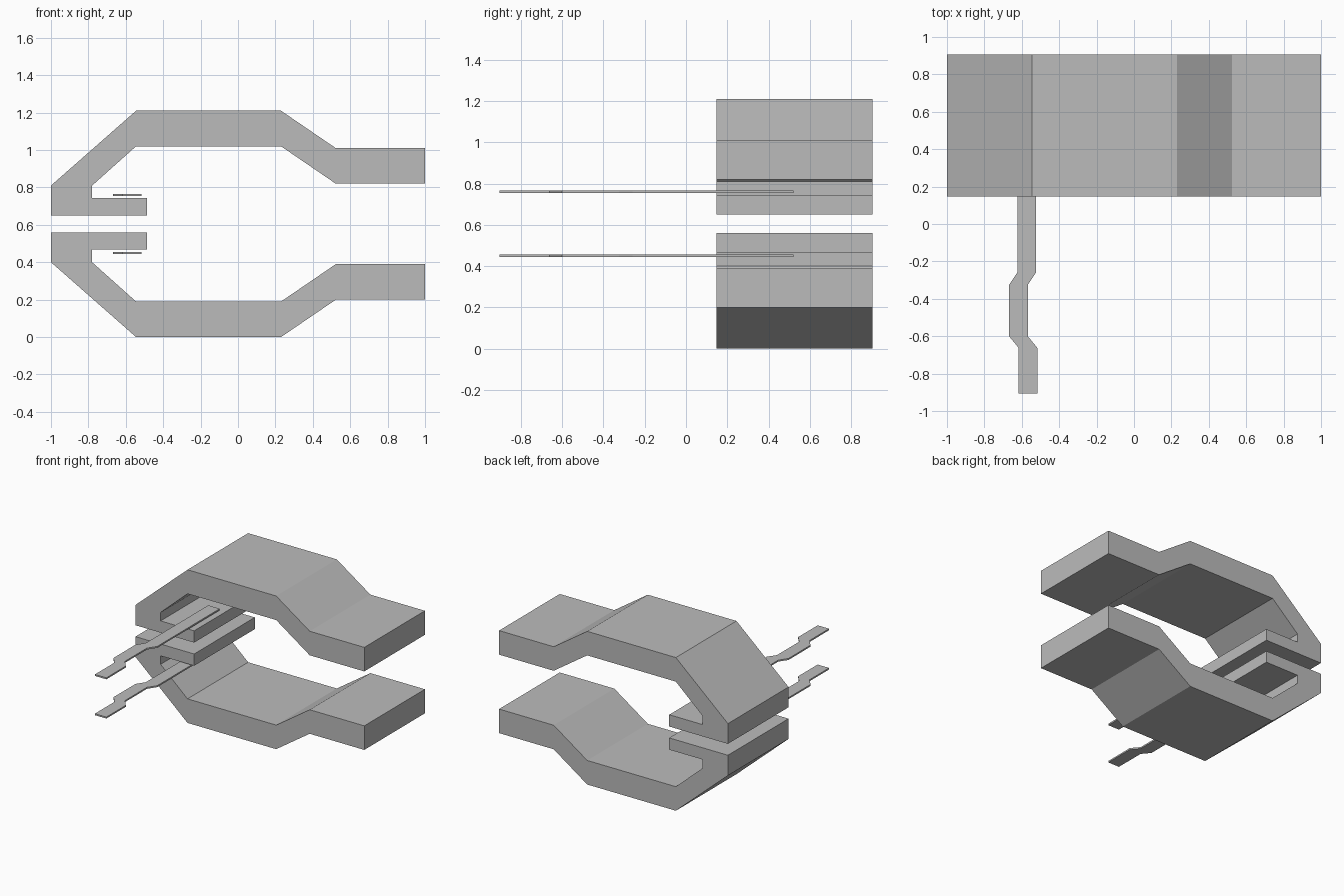
import bpy
import bmesh

cube = bpy.data.objects.get("Cube")
if cube:
    bpy.data.objects.remove(cube, do_unlink=True)

MID_Z = 0.605

# Single plain metal colour
grey = bpy.data.materials.new("metal_grey")
grey.use_nodes = True
GREY = (0.5, 0.5, 0.5, 1.0)
grey.diffuse_color = GREY
grey.node_tree.nodes["Principled BSDF"].inputs["Base Color"].default_value = GREY


def extrude_outline(name, points, offset):
    """Fill a closed outline and extrude it by the offset vector."""
    bm = bmesh.new()
    face = bm.faces.new([bm.verts.new(p) for p in points])
    moved = bmesh.ops.extrude_face_region(bm, geom=[face], use_keep_orig=True)["geom"]
    bmesh.ops.translate(bm, vec=offset, verts=[g for g in moved if isinstance(g, bmesh.types.BMVert)])
    bmesh.ops.recalc_face_normals(bm, faces=bm.faces)
    mesh = bpy.data.meshes.new(name)
    bm.to_mesh(mesh)
    bm.free()
    mesh.materials.append(grey)
    obj = bpy.data.objects.new(name, mesh)
    bpy.context.collection.objects.link(obj)
    return obj


# Bent jaw outline in x and height above the middle plane
jaw = [(-1, 0.045), (-0.487, 0.045), (-0.487, 0.138), (-0.78, 0.138),
       (-0.78, 0.205), (-0.545, 0.415), (0.23, 0.415), (0.523, 0.215),
       (1, 0.215), (1, 0.405), (0.523, 0.405), (0.23, 0.605),
       (-0.545, 0.605), (-1, 0.205)]

# Kinked strip: centre line in x, y
strip_path = [(-0.574, 0.52), (-0.574, -0.26), (-0.618, -0.325),
              (-0.618, -0.6), (-0.567, -0.662), (-0.567, -0.905)]
HALF_WIDTH = 0.05
STRIP_Z, STRIP_THICK = 0.149, 0.012

# Upper and lower halves mirror each other
for label, side in (("upper", 1), ("lower", -1)):
    extrude_outline(label + "_jaw",
                    [(x, 0.148, MID_Z + side * h) for x, h in jaw], (0, 0.757, 0))
    z = MID_Z + side * STRIP_Z
    outline = [(x - HALF_WIDTH, y, z) for x, y in strip_path]
    outline += [(x + HALF_WIDTH, y, z) for x, y in reversed(strip_path)]
    extrude_outline(label + "_contact_strip", outline, (0, 0, side * STRIP_THICK))
